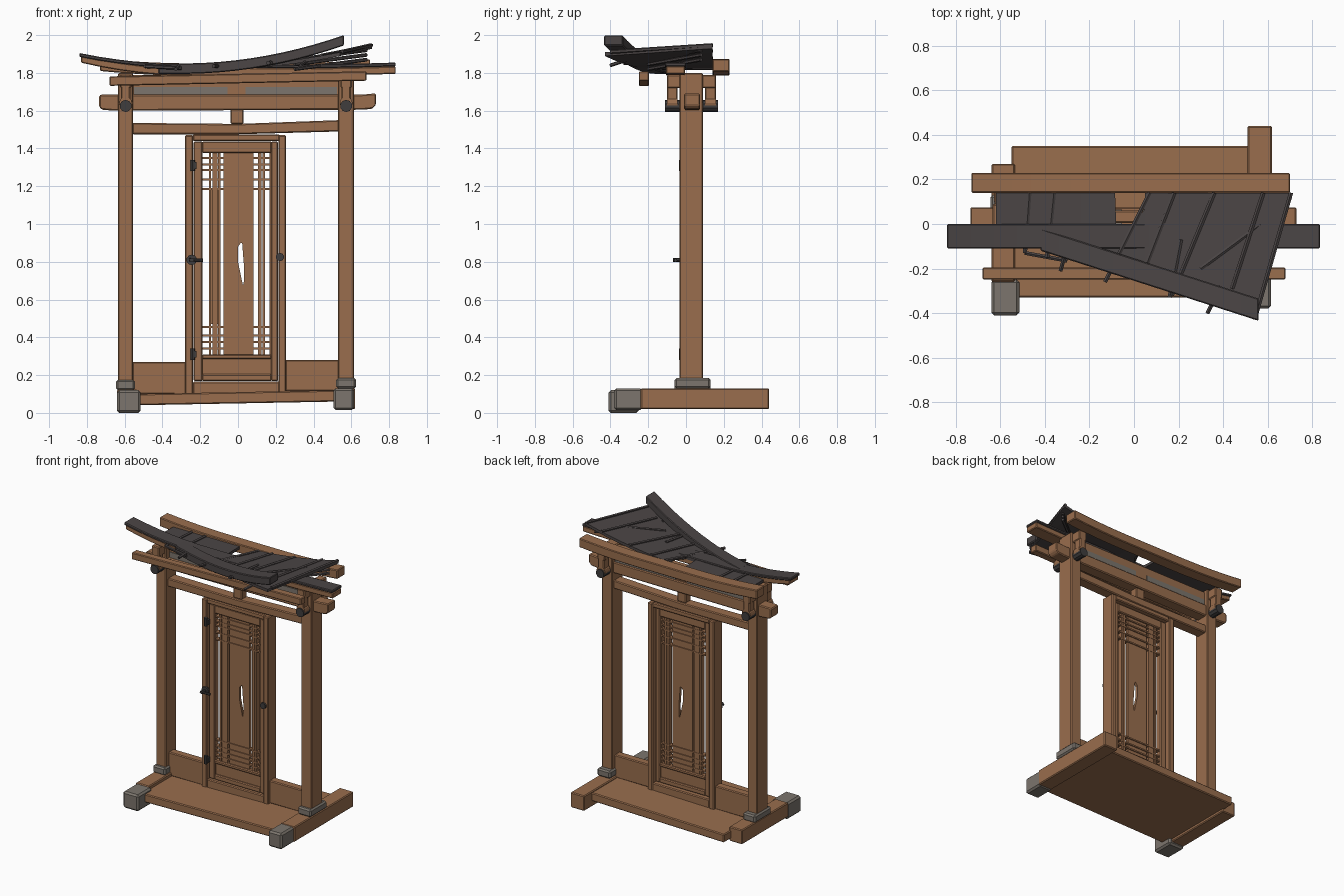
import bpy, bmesh, math
from mathutils import Vector

if "Cube" in bpy.data.objects:
    bpy.data.objects.remove(bpy.data.objects["Cube"])


def material(name, rgb):
    m = bpy.data.materials.new(name)
    m.use_nodes = True
    m.diffuse_color = (*rgb, 1)
    m.node_tree.nodes["Principled BSDF"].inputs["Base Color"].default_value = (*rgb, 1)
    return m


WOOD = material("brown wood", (0.32, 0.155, 0.075))
DARK = material("charcoal roof", (0.07, 0.06, 0.06))
STONE = material("grey stone", (0.2, 0.178, 0.153))
IRON = material("dark iron", (0.05, 0.047, 0.047))


def finish(name, bm, mat, bevel=0.0):
    bmesh.ops.recalc_face_normals(bm, faces=bm.faces)
    me = bpy.data.meshes.new(name)
    bm.to_mesh(me)
    bm.free()
    me.materials.append(mat)
    ob = bpy.data.objects.new(name, me)
    bpy.context.collection.objects.link(ob)
    if bevel:
        mod = ob.modifiers.new("soft_edges", "BEVEL")
        mod.width = bevel
        mod.segments = 1
        mod.limit_method = "ANGLE"
    return ob


def loft(name, sections, mat, bevel=0.0):
    """Rectangular sections (x, y0, y1, z0, z1) joined along x."""
    bm = bmesh.new()
    rings = [[bm.verts.new((x, y, z)) for y, z in ((a, c), (b, c), (b, d), (a, d))]
             for x, a, b, c, d in sections]
    for r, s in zip(rings, rings[1:]):
        for i in range(4):
            j = (i + 1) % 4
            bm.faces.new((r[i], r[j], s[j], s[i]))
    bm.faces.new(rings[0])
    bm.faces.new(rings[-1])
    return finish(name, bm, mat, bevel)


def box(name, x, y, z, mat=WOOD, bevel=0.006):
    return loft(name, [(x[0], *y, *z), (x[1], *y, *z)], mat, bevel)


def prism(name, outline, y, mat=WOOD):
    """Outline in x and z pushed through y."""
    bm = bmesh.new()
    face = bm.faces.new([bm.verts.new((px, y[0], pz)) for px, pz in outline])
    out = bmesh.ops.extrude_face_region(bm, geom=[face])
    verts = [v for v in out["geom"] if isinstance(v, bmesh.types.BMVert)]
    bmesh.ops.translate(bm, verts=verts, vec=(0, y[1] - y[0], 0))
    return finish(name, bm, mat)


def rod(name, a, b, radius, mat, sides=8):
    a, b = Vector(a), Vector(b)
    bm = bmesh.new()
    bmesh.ops.create_cone(bm, cap_ends=True, segments=sides, radius1=radius,
                          radius2=radius, depth=(b - a).length)
    turn = (b - a).to_track_quat("Z", "Y").to_matrix().to_4x4()
    turn.translation = (a + b) / 2
    bmesh.ops.transform(bm, matrix=turn, verts=bm.verts)
    return finish(name, bm, mat)


def steps(a, b, n):
    return [a + (b - a) * i / n for i in range(n + 1)]


# Base: floor, side sills and stone feet
loft("floor", [(-0.55, -0.33, 0.35, 0.04, 0.1), (0.53, -0.33, 0.35, 0.06, 0.12)], WOOD, 0.006)
box("left_hand_sill", (-0.64, -0.535), (-0.26, 0.27), (0.02, 0.125))
box("right_hand_sill", (0.51, 0.62), (-0.24, 0.44), (0.02, 0.13))
box("left_hand_stone_foot", (-0.64, -0.515), (-0.41, -0.25), (0.0, 0.12), STONE, 0.012)
box("right_hand_stone_foot", (0.505, 0.615), (-0.38, -0.23), (0.015, 0.13), STONE, 0.012)

# Posts with plinths, brackets and iron pins
for side, x0, x1, z in (("left_hand", -0.635, -0.555, 0.12), ("right_hand", 0.53, 0.615, 0.13)):
    mid = (x0 + x1) / 2
    box(side + "_plinth", (x0 - 0.01, x1 + 0.01), (-0.06, 0.13), (z, z + 0.055), STONE, 0.01)
    box(side + "_post", (x0, x1), (-0.035, 0.09), (z, 1.8))
    for end, y0, y1 in (("front", -0.1, -0.045), ("back", 0.1, 0.16)):
        box(f"{side}_{end}_bracket", (mid - 0.025, mid + 0.025), (y0, y1), (1.62, 1.79))
        rod(f"{side}_{end}_bracket_foot", (mid, y0, 1.64), (mid, y1, 1.64), 0.034, WOOD, 12)
    rod(side + "_iron_pin", (mid, -0.11, 1.625), (mid, 0.17, 1.625), 0.032, IRON, 10)
    box(side + "_cross_arm", (mid - 0.03, mid + 0.03), (-0.1, 0.16), (1.72, 1.79))

# Cross beams and the infill above the door
tie = [(-0.735, 1.62, 1.68), (-0.72, 1.605, 1.685), (-0.66, 1.6, 1.685), (0.66, 1.605, 1.685),
       (0.71, 1.61, 1.69), (0.73, 1.63, 1.69)]
loft("tie_beam", [(x, -0.01, 0.075, a, b) for x, a, b in tie], WOOD, 0.006)
loft("lintel", [(-0.56, -0.01, 0.07, 1.475, 1.535), (0, -0.01, 0.07, 1.475, 1.53),
                (0.54, -0.01, 0.07, 1.49, 1.55)], WOOD, 0.006)
box("centre_strut", (-0.04, 0.03), (0.0, 0.06), (1.53, 1.61))
box("top_infill", (-0.56, 0.54), (0.005, 0.06), (1.68, 1.79))
for name, x in (("left_hand_plaster", (-0.55, -0.055)), ("right_hand_plaster", (0.04, 0.525))):
    box(name, x, (-0.001, 0.066), (1.683, 1.725), STONE, 0)
for name, x, z in (("left_hand_skirt", (-0.56, -0.275), (0.1, 0.27)),
                   ("right_hand_skirt", (0.25, 0.535), (0.115, 0.28))):
    box(name, x, (0.0, 0.06), z)

# Door frame
box("door_jamb_left_hand", (-0.28, -0.238), (-0.02, 0.08), (0.1, 1.47))
box("door_jamb_right_hand", (0.215, 0.255), (-0.02, 0.08), (0.1, 1.47))
box("door_head", (-0.24, 0.22), (-0.015, 0.075), (1.44, 1.475))
box("door_threshold", (-0.24, 0.22), (-0.015, 0.075), (0.1, 0.165))

# Door leaf: rails, stiles, lattice and split centre board
DY = (0.0, 0.05)
box("door_stile_left_hand", (-0.235, -0.187), DY, (0.168, 1.437))
box("door_stile_right_hand", (0.175, 0.212), DY, (0.168, 1.437))
box("door_top_rail", (-0.19, 0.178), DY, (1.375, 1.437))
box("door_middle_rail", (-0.19, 0.178), DY, (0.285, 0.31))
box("door_bottom_rail", (-0.19, 0.178), DY, (0.168, 0.205))
box("door_lower_panel", (-0.19, 0.178), (0.015, 0.035), (0.2, 0.29), WOOD, 0)
for i, (x, w) in enumerate(((-0.148, 0.012), (-0.122, 0.026), (-0.1, 0.014),
                            (0.116, 0.018), (0.136, 0.014), (0.172, 0.01))):
    box(f"lattice_upright_{i}", (x - w / 2, x + w / 2), (0.01, 0.04), (0.31, 1.375), WOOD, 0)
box("lattice_backing", (-0.148, -0.095), (0.02, 0.03), (0.47, 1.18), WOOD, 0)
for i, z in enumerate((0.34, 0.375, 0.41, 0.455, 1.185, 1.235, 1.285, 1.315, 1.35)):
    box(f"lattice_bar_{i}", (-0.19, 0.178), (0.008, 0.042), (z - 0.005, z + 0.005), WOOD, 0)
crack_left = [(0.015, 0.9), (0.0, 0.88), (0.0, 0.8), (0.025, 0.68)]
crack_right = [(0.03, 0.68), (0.033, 0.76), (0.022, 0.9), (0.015, 0.9)]
prism("centre_board_left_hand", [(-0.078, 0.31), (-0.078, 1.375), (0.015, 1.375)]
      + crack_left + [(0.025, 0.31)], (0.015, 0.035))
prism("centre_board_right_hand", [(0.082, 1.375), (0.082, 0.31), (0.025, 0.31), (0.025, 0.68)]
      + crack_right + [(0.015, 1.375)], (0.015, 0.035))

# Door ironwork
for i, z in enumerate((0.31, 1.31)):
    rod(f"hinge_{i}", (-0.24, -0.025, z - 0.03), (-0.24, -0.025, z + 0.03), 0.012, IRON)
    box(f"hinge_strap_{i}", (-0.25, -0.22), (-0.028, -0.005), (z - 0.018, z + 0.018), IRON, 0)
rod("door_knob_plate", (-0.245, -0.03, 0.81), (-0.245, -0.015, 0.81), 0.028, IRON, 10)
rod("door_knob_stem", (-0.245, -0.07, 0.81), (-0.245, -0.02, 0.81), 0.01, IRON)
rod("door_handle", (-0.26, -0.06, 0.81), (-0.185, -0.055, 0.808), 0.009, IRON)
rod("latch", (0.222, -0.035, 0.825), (0.222, -0.01, 0.825), 0.022, IRON, 10)

# Long roof beams with lifted ends
def swept_beam(name, x0, x1, y, z, lift0, lift1, mat=WOOD, tilt=0.0):
    rows = []
    for x in steps(x0, x1, 16):
        t = max(0, abs(x) / max(abs(x0), x1) - 0.3) / 0.7
        dz = (lift0 if x < 0 else lift1) * t ** 2 + tilt * x
        rows.append((x, *y, z[0] + dz, z[1] + dz))
    return loft(name, rows, mat, 0.005)


swept_beam("ridge_beam", -0.83, 0.835, (-0.105, -0.005), (1.785, 1.825), 0.07, 0.01)
swept_beam("ridge_cap", -0.84, 0.835, (-0.11, 0.0), (1.825, 1.845), 0.06, 0.01, DARK)
swept_beam("back_eave_beam", -0.73, 0.70, (0.14, 0.23), (1.785, 1.85), 0.025, 0.025)
swept_beam("front_eave_beam", -0.68, 0.68, (-0.25, -0.195), (1.745, 1.795), 0.0, 0.0, WOOD, 0.02)


# Sagging roof sheet, notched at the back and lifting to one side
def sheet_z(x):
    return 1.835 + 0.11 * (max(0, x + 0.2) / 0.9) ** 2


def front_y(x):
    if x < -0.42:
        return -0.02
    if x < 0.54:
        return -0.03 - 0.4 * (x + 0.42) / 0.96
    return -0.43 + 0.55 * (x - 0.54) / 0.17


rows = []
for x in sorted(steps(-0.62, 0.71, 14) + [-0.085, -0.08, 0.0, 0.05, 0.54]):
    back = 0.14
    if -0.081 < x < 0.049:
        back = 0.0 + 0.07 * max(0, x) / 0.05
    rows.append((x, front_y(x), back, sheet_z(x) - 0.02, sheet_z(x)))
loft("roof_sheet", rows, DARK)

rows = []
for x in steps(-0.42, 0.56, 12):
    top = 1.85 + 0.15 * (max(0, x + 0.3) / 0.86) ** 2
    y = -0.02 - 0.315 * (x + 0.42) / 0.98
    rows.append((x, y - 0.1, y, top - 0.055, top))
loft("fallen_ridge_cap", rows, DARK, 0.005)

# Roof battens running front to back, some poking out
for i, (xa, ya, xb, yb) in enumerate(((-0.47, 0.14, -0.49, -0.13), (-0.36, 0.14, -0.39, -0.15),
                                      (0.07, 0.14, -0.13, -0.26), (0.18, 0.14, 0.03, -0.25),
                                      (0.21, -0.07, 0.16, -0.33), (0.36, 0.14, 0.17, -0.32),
                                      (0.58, 0.14, 0.44, -0.29), (0.705, 0.14, 0.55, -0.4))):
    rod(f"batten_{i}", (xa, ya, sheet_z(xa)), (xb, yb, sheet_z(xb)), 0.011, DARK, 6)
rod("loose_batten_front", (-0.49, -0.13, 1.835), (-0.3, -0.165, 1.825), 0.01, DARK, 6)
rod("loose_batten_short", (-0.31, -0.14, 1.84), (-0.33, -0.21, 1.82), 0.01, DARK, 6)
rod("loose_batten_corner", (0.39, -0.28, 1.88), (0.33, -0.4, 1.84), 0.01, DARK, 6)
for i, z in enumerate((1.85, 1.875, 1.9)):
    rod(f"loose_lath_{i}", (0.3, -0.2, z - 0.03), (0.68, 0.08, z + 0.02), 0.01, DARK, 6)
